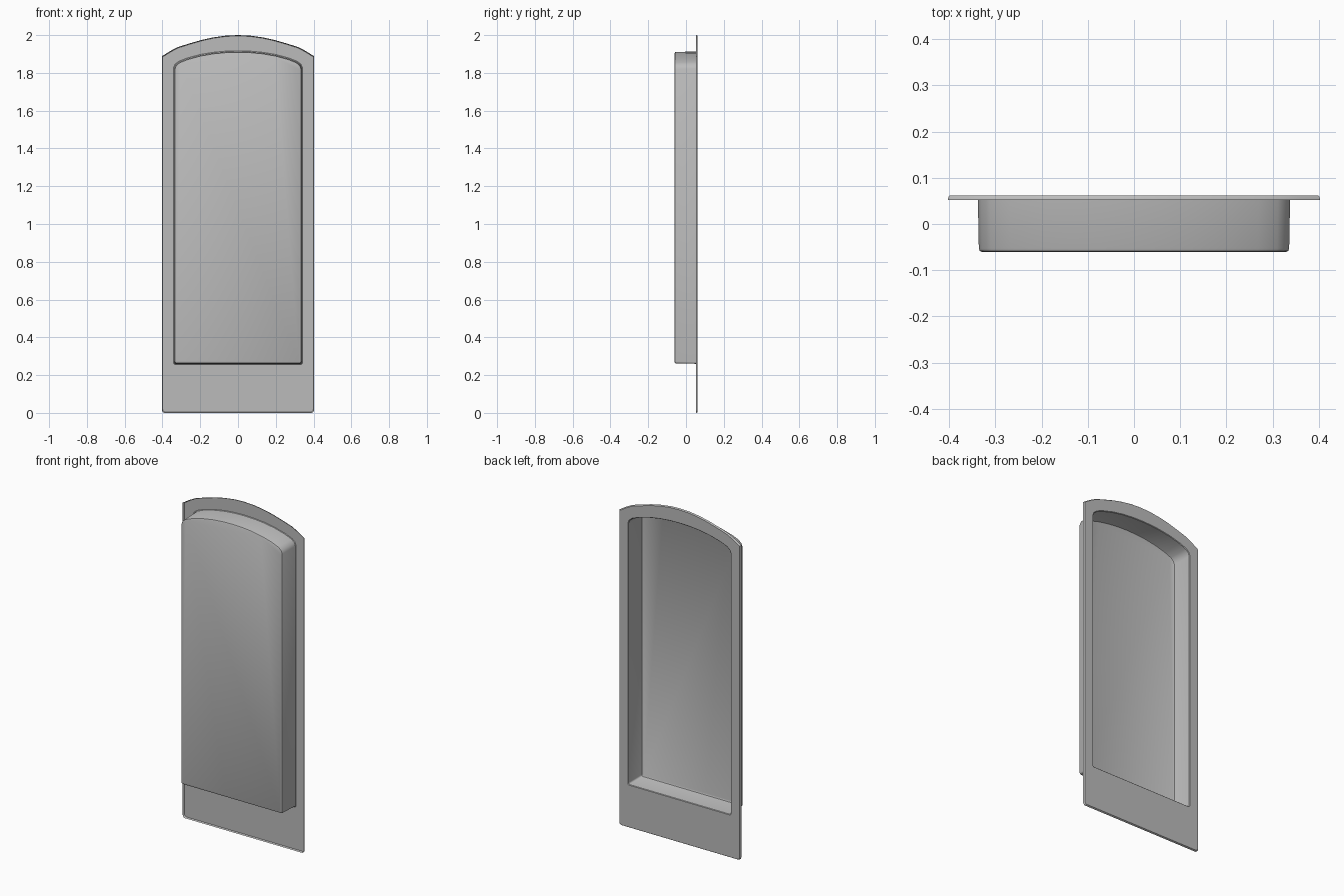
import bpy, bmesh, math

cube = bpy.data.objects.get("Cube")
if cube:
    bpy.data.objects.remove(cube)

grey = bpy.data.materials.new("plain_grey")
grey.use_nodes = True
colour = (0.5, 0.5, 0.5, 1)
grey.diffuse_color = colour
grey.node_tree.nodes["Principled BSDF"].inputs["Base Color"].default_value = colour

# Right half of each arched top, from the side edge to the crown
FLANGE_TOP = [(0.403, 1.888), (0.36, 1.915), (0.32, 1.936), (0.26, 1.955),
              (0.19, 1.975), (0.13, 1.988), (0.065, 1.997), (0, 2.0)]
RECESS_TOP = [(0.338, 1.822), (0.331, 1.841), (0.312, 1.857), (0.27, 1.874),
              (0.2, 1.893), (0.13, 1.905), (0.065, 1.911), (0, 1.913)]


def outline(top, bottom, radius, inset):
    """Closed arched outline (x, z), shrunk inward by inset."""
    width, crown = top[0][0], top[-1][1]
    corner = []
    for i in range(5):
        a = math.pi / 2 * i / 4
        corner.append((width - radius + radius * math.sin(a),
                       bottom + radius - radius * math.cos(a)))
    half = corner + top
    points = half + [(-x, z) for x, z in reversed(half[:-1])]
    mid = (crown + bottom) / 2
    sx = 1 - inset / width
    sz = 1 - inset / (crown - mid)
    return [(x * sx, mid + (z - mid) * sz) for x, z in points]


# Sections of the pressed sheet: outline, bottom, corner radius, inset, depth
flange = (FLANGE_TOP, 0.0, 0.016)
recess = (RECESS_TOP, 0.26, 0.01)
sections = [
    (flange, 0.0, 0.052),      # turned rim
    (flange, 0.001, 0.058),
    (flange, 0.004, 0.062),    # flat flange
    (recess, -0.004, 0.062),   # fillet into the recess
    (recess, -0.001, 0.059),
    (recess, 0.0, 0.053),      # recess walls
    (recess, 0.002, -0.053),
    (recess, 0.004, -0.058),   # rounded front edge
    (recess, 0.009, -0.061),
]

bm = bmesh.new()
previous = None
for shape, inset, y in sections:
    ring = [bm.verts.new((x, y, z)) for x, z in outline(*shape, inset)]
    if previous:
        for i in range(len(ring)):
            j = (i + 1) % len(ring)
            bm.faces.new((previous[i], previous[j], ring[j], ring[i]))
    previous = ring
bm.faces.new(previous)    # front panel
bm.normal_update()

mesh = bpy.data.meshes.new("arched_recess_panel")
bm.to_mesh(mesh)
bm.free()
mesh.materials.append(grey)
panel = bpy.data.objects.new("arched_recess_panel", mesh)
bpy.context.collection.objects.link(panel)

bpy.ops.object.select_all(action="DESELECT")
panel.select_set(True)
bpy.context.view_layer.objects.active = panel
bpy.ops.object.shade_smooth_by_angle(angle=math.radians(35))
